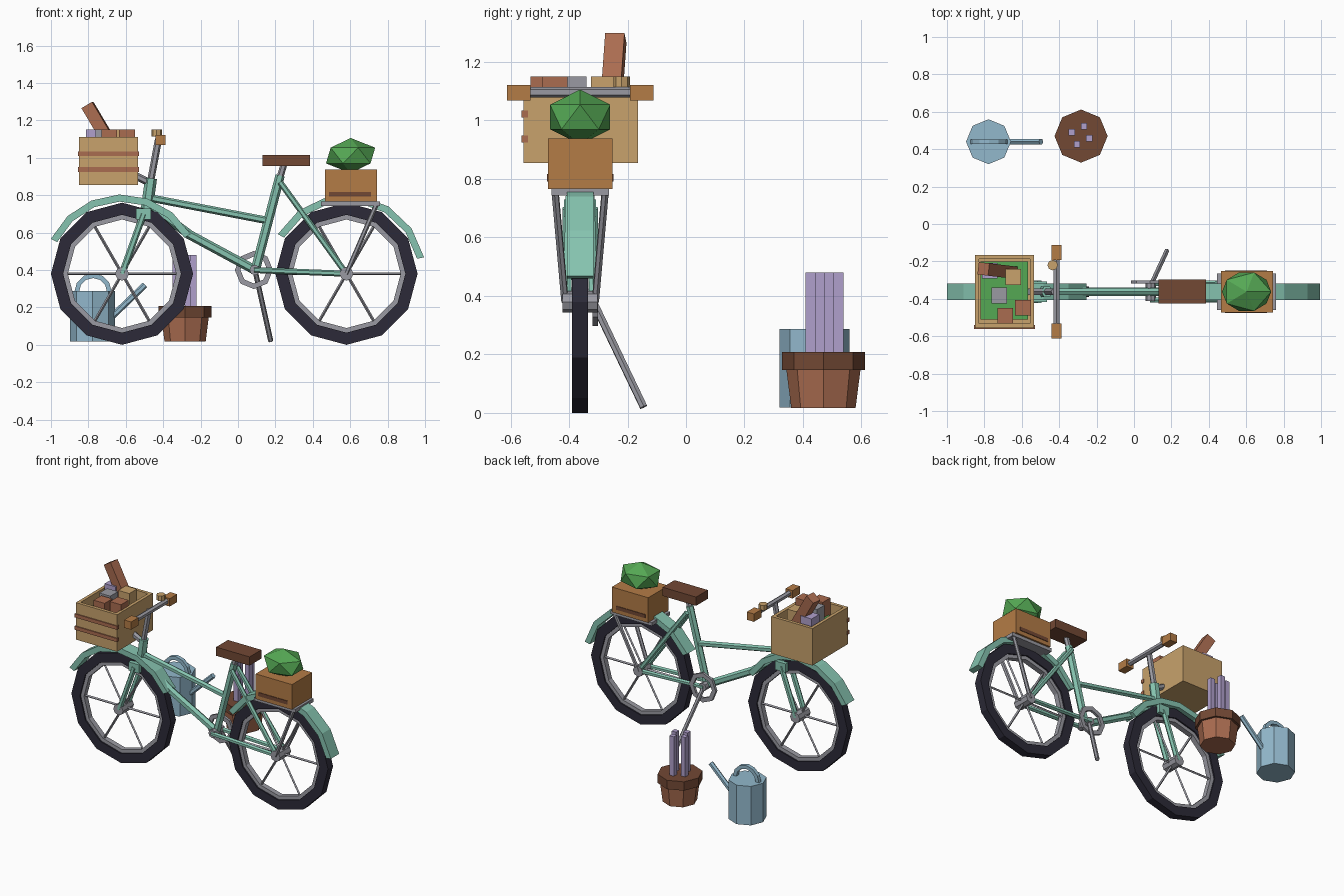
import bpy, bmesh, math
from mathutils import Vector, Matrix

if "Cube" in bpy.data.objects:
    bpy.data.objects.remove(bpy.data.objects["Cube"])

CY = -0.362  # bicycle centre plane


def mat(name, hexcol):
    m = bpy.data.materials.new(name)
    c = [int(hexcol[i:i + 2], 16) / 255 for i in (0, 2, 4)]
    m.diffuse_color = [((v + 0.055) / 1.055) ** 2.4 for v in c] + [1]
    m.use_nodes = True
    m.node_tree.nodes["Principled BSDF"].inputs["Base Color"].default_value = m.diffuse_color
    return m


TEAL = mat("mint paint", "86C4B0")
TAN = mat("light wood", "C8A26C")
ORANGE = mat("orange wood", "B47C46")
TERRA = mat("terracotta", "AA6C50")
BROWN = mat("dark brown", "724834")
GREEN = mat("leaf green", "55A854")
LILAC = mat("lilac", "B0A0CC")
BLUE = mat("pale blue", "92B8CC")
GREY = mat("metal grey", "9A9AA2")
TYRE = mat("tyre black", "2C2A38")


def finish(name, bm, m):
    bmesh.ops.recalc_face_normals(bm, faces=bm.faces[:])
    me = bpy.data.meshes.new(name)
    bm.to_mesh(me)
    bm.free()
    me.materials.append(m)
    ob = bpy.data.objects.new(name, me)
    bpy.context.collection.objects.link(ob)
    return ob


def box(name, x0, x1, y0, y1, z0, z1, m):
    bm = bmesh.new()
    bmesh.ops.create_cube(bm, size=1)
    bmesh.ops.scale(bm, vec=(x1 - x0, y1 - y0, z1 - z0), verts=bm.verts)
    bmesh.ops.translate(bm, vec=((x0 + x1) / 2, (y0 + y1) / 2, (z0 + z1) / 2), verts=bm.verts)
    return finish(name, bm, m)


def tube(name, a, b, r, m, sides=6, r2=None, turn=0.0):
    a, b = Vector(a), Vector(b)
    bm = bmesh.new()
    bmesh.ops.create_cone(bm, cap_ends=True, segments=sides, radius1=r,
                          radius2=r if r2 is None else r2, depth=(b - a).length)
    rot = (b - a).to_track_quat('Z', 'Y').to_matrix().to_4x4()
    bm.transform(Matrix.Translation((a + b) / 2) @ rot @ Matrix.Rotation(turn, 4, 'Z'))
    return finish(name, bm, m)


def arc(name, c, r0, r1, hw, n, m, a0=0, a1=360):
    """Rectangular section swept round a y axis through c."""
    bm = bmesh.new()
    full = a1 - a0 == 360
    rows = []
    for i in range(n if full else n + 1):
        t = math.radians(a0 + (a1 - a0) * i / n)
        rows.append([bm.verts.new((c[0] + r * math.cos(t), c[1] + y, c[2] + r * math.sin(t)))
                     for r, y in ((r0, -hw), (r1, -hw), (r1, hw), (r0, hw))])
    for i in range(n):
        p, q = rows[i], rows[(i + 1) % len(rows)]
        for k in range(4):
            bm.faces.new((p[k], p[(k + 1) % 4], q[(k + 1) % 4], q[k]))
    if not full:
        bm.faces.new(rows[0])
        bm.faces.new(rows[-1])
    return finish(name, bm, m)


def P(x, z, dy=0.0):
    return (x, CY + dy, z)


# wheels, hubs, spokes and mudguards
for side, wx, a0, a1 in (("front", -0.62, 30, 154), ("rear", 0.58, 12, 150)):
    c = P(wx, 0.38)
    arc(side + "_tyre", c, 0.315, 0.38, 0.0275, 12, TYRE)
    arc(side + "_rim", c, 0.29, 0.318, 0.018, 12, GREY)
    tube(side + "_hub", P(wx, 0.38, -0.06), P(wx, 0.38, 0.06), 0.037, GREY, 8)
    for i in range(6):
        t = math.radians(60 * i)
        tube(f"{side}_spoke_{i}", c, P(wx + 0.3 * math.cos(t), 0.38 + 0.3 * math.sin(t)), 0.008, GREY, 4)
    arc(side + "_mudguard", c, 0.386, 0.424, 0.045, 6, TEAL, a0, a1)

# frame
tube("head_tube", P(-0.49, 0.71), P(-0.465, 0.89), 0.032, TEAL)
tube("top_tube", P(-0.47, 0.785), P(0.155, 0.665), 0.02, TEAL)
tube("down_tube_upper", P(-0.47, 0.745), P(-0.26, 0.59), 0.025, TEAL)
tube("down_tube_lower", P(-0.28, 0.60), P(0.09, 0.40), 0.025, TEAL)
tube("seat_tube", P(0.09, 0.39), P(0.225, 0.905), 0.025, TEAL)
box("fork_crown", -0.545, -0.465, CY - 0.055, CY + 0.055, 0.67, 0.73, TEAL)
for s, lab in ((-1, "near"), (1, "far")):
    d = 0.045 * s
    tube(lab + "_fork_leg", P(-0.505, 0.70, d), P(-0.62, 0.38, d), 0.018, TEAL)
    tube(lab + "_chain_stay", P(0.085, 0.40, d), P(0.58, 0.38, d), 0.016, TEAL)
    tube(lab + "_seat_stay", P(0.225, 0.87, d * 0.7), P(0.58, 0.38, d), 0.016, TEAL)
    tube(lab + "_rack_strut", P(0.74, 0.75, 0.085 * s), P(0.58, 0.38, 0.052 * s), 0.013, GREY)

# crank ring and kickstand
tube("crank_axle", P(0.09, 0.40, -0.05), P(0.09, 0.40, 0.055), 0.028, GREY, 8)
arc("chain_ring", P(0.085, 0.40, 0.052), 0.072, 0.102, 0.009, 8, GREY)
tube("kickstand", P(0.095, 0.38, 0.045), (0.175, -0.145, 0.02), 0.014, GREY)

# saddle
tube("seat_post", P(0.22, 0.88), P(0.247, 0.97), 0.018, GREY)
box("seat", 0.13, 0.385, CY - 0.062, CY + 0.066, 0.955, 1.015, BROWN)

# handlebar, grips and bell
tube("stem", P(-0.468, 0.87), P(-0.425, 1.1), 0.019, GREY)
tube("handlebar", P(-0.414, 1.097, -0.2), P(-0.414, 1.097, 0.2), 0.018, GREY)
for s, lab in ((-1, "near"), (1, "far")):
    y0, y1 = sorted((CY + s * 0.17, CY + s * 0.251))
    box(lab + "_grip", -0.441, -0.387, y0, y1, 1.068, 1.122, ORANGE)
tube("bell", (-0.435, -0.22, 1.115), (-0.435, -0.22, 1.15), 0.028, TAN, 8)

# front crate with slats and bracket
X0, X1, Y0, Y1, Z0, Z1, T = -0.85, -0.535, -0.555, -0.165, 0.855, 1.11, 0.022
box("crate_floor", X0, X1, Y0, Y1, Z0, Z0 + T, TAN)
box("crate_wall_near", X0, X1, Y0, Y0 + T, Z0, Z1, TAN)
box("crate_wall_far", X0, X1, Y1 - T, Y1, Z0, Z1, TAN)
box("crate_wall_front", X0, X0 + T, Y0 + T, Y1 - T, Z0, Z1, TAN)
box("crate_wall_back", X1 - T, X1, Y0 + T, Y1 - T, Z0, Z1, TAN)
for i, z in enumerate((0.937, 1.022)):
    box(f"crate_slat_{i}", X0 - 0.005, X1 + 0.005, Y0 - 0.007, Y0 + 0.014, z - 0.0125, z + 0.0125, TERRA)
tube("crate_bracket", P(-0.47, 0.865), P(-0.56, 0.91), 0.02, GREY)

# goods in the crate
box("crate_greens", -0.82, -0.567, -0.51, -0.2, 0.96, 1.04, GREEN)
for name, x, y, m in (("grey_parcel", -0.72, -0.382, GREY), ("lilac_parcel", -0.772, -0.25, LILAC),
                      ("tan_parcel", -0.645, -0.283, TAN), ("clay_parcel_a", -0.593, -0.448, TERRA),
                      ("clay_parcel_b", -0.688, -0.49, TERRA)):
    box(name, x - 0.042, x + 0.042, y - 0.042, y + 0.042, 1.03, 1.15, m)
tube("loaf", (-0.655, -0.258, 1.03), (-0.805, -0.24, 1.282), 0.047, TERRA, 4, turn=math.pi / 4)

# rear rack, box and cabbage
box("rack", 0.445, 0.76, CY - 0.098, CY + 0.098, 0.743, 0.767, GREY)
box("rear_box", 0.465, 0.743, CY - 0.11, CY + 0.11, 0.765, 0.938, ORANGE)
for s, lab in ((-1, "near"), (1, "far")):
    y = CY + s * 0.11
    box(lab + "_box_slot", 0.487, 0.71, y - 0.004, y + 0.004, 0.792, 0.817, BROWN)
bm = bmesh.new()
bmesh.ops.create_icosphere(bm, subdivisions=1, radius=1)
bm.transform(Matrix.Translation((0.602, CY, 1.012)) @ Matrix.Diagonal((0.147, 0.121, 0.094, 1)))
finish("cabbage", bm, GREEN)

# watering can
tube("can_body", (-0.778, 0.44, 0.018), (-0.778, 0.44, 0.287), 0.12, BLUE, 8)
arc("can_handle", (-0.775, 0.44, 0.282), 0.075, 0.1, 0.013, 6, BLUE, 0, 180)
tube("can_spout", (-0.68, 0.44, 0.145), (-0.497, 0.44, 0.32), 0.017, BLUE)

# flower pot
tube("pot_body", (-0.283, 0.47, 0.017), (-0.283, 0.47, 0.15), 0.11, TERRA, 8, r2=0.127)
tube("pot_rim", (-0.283, 0.47, 0.147), (-0.283, 0.47, 0.208), 0.142, BROWN, 8)
for i, (x, y) in enumerate(((-0.267, 0.522), (-0.332, 0.49), (-0.24, 0.458), (-0.305, 0.426))):
    box(f"flower_stem_{i}", x - 0.017, x + 0.017, y - 0.017, y + 0.017, 0.2, 0.48, LILAC)
